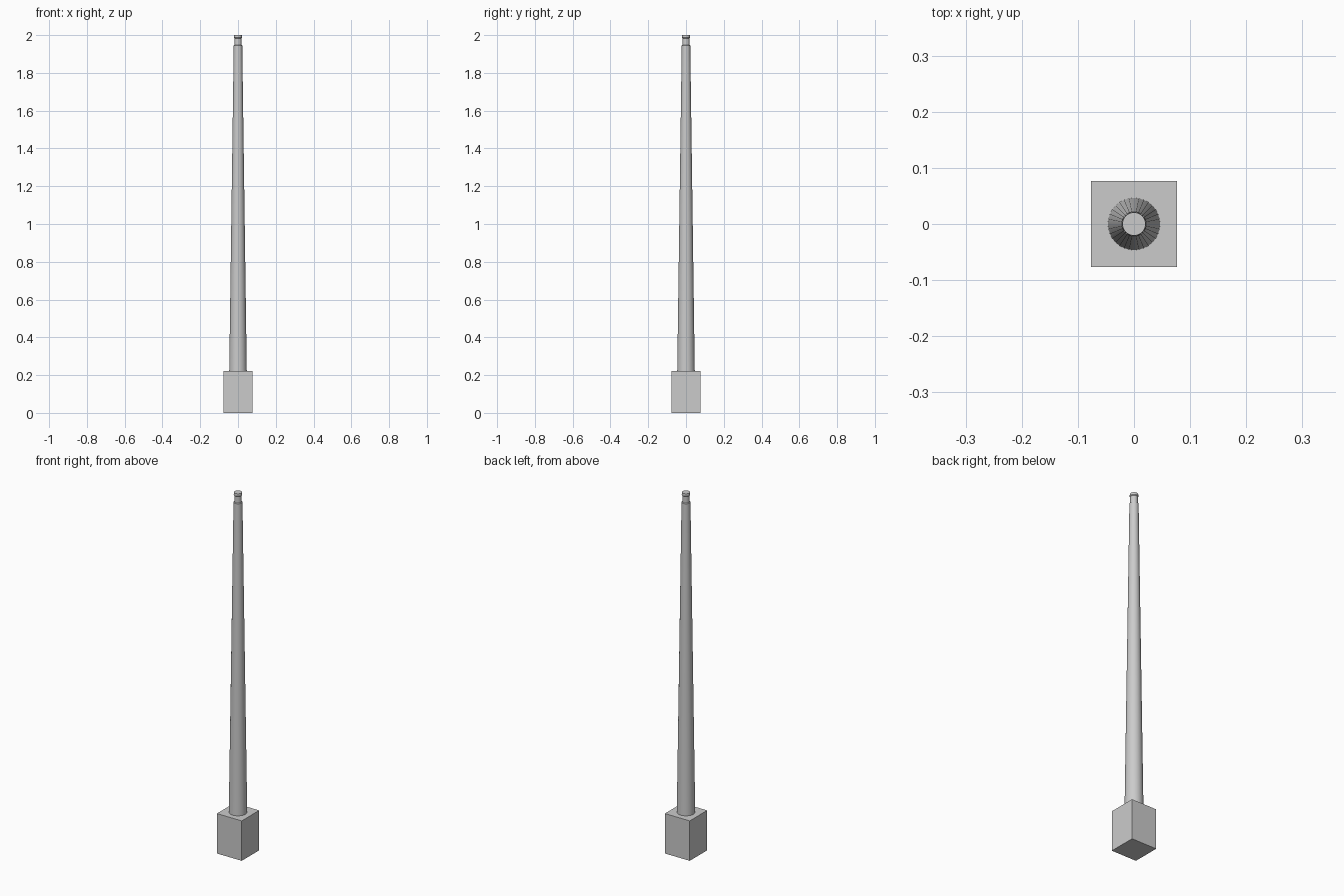
import bpy, bmesh, math

if "Cube" in bpy.data.objects:
    bpy.data.objects.remove(bpy.data.objects["Cube"])

def finish(name, bm, smooth=False):
    bmesh.ops.recalc_face_normals(bm, faces=bm.faces)
    me = bpy.data.meshes.new(name)
    bm.to_mesh(me)
    bm.free()
    ob = bpy.data.objects.new(name, me)
    bpy.context.collection.objects.link(ob)
    if smooth:
        bpy.ops.object.select_all(action='DESELECT')
        ob.select_set(True)
        bpy.context.view_layer.objects.active = ob
        bpy.ops.object.shade_smooth_by_angle(angle=math.radians(30))
    return ob

def turned(name, profile, sides=32):
    # stack of rings (radius, z) closed with flat ends
    bm = bmesh.new()
    rings = [[bm.verts.new((r * math.cos(2 * math.pi * i / sides),
                            r * math.sin(2 * math.pi * i / sides), z))
              for i in range(sides)] for r, z in profile]
    for a, b in zip(rings, rings[1:]):
        for i in range(sides):
            j = (i + 1) % sides
            bm.faces.new((a[i], a[j], b[j], b[i]))
    bm.faces.new(rings[0])
    bm.faces.new(rings[-1])
    return finish(name, bm, True)

# square base block
bm = bmesh.new()
bmesh.ops.create_cube(bm, size=1)
for v in bm.verts:
    v.co.x *= 0.153
    v.co.y *= 0.153
    v.co.z = (v.co.z + 0.5) * 0.222
finish("base_block", bm)

# tapered shaft with narrow neck and end cap
turned("tapered_shaft", [(0.0464, 0.222), (0.0225, 1.945), (0.0185, 1.947),
                         (0.0185, 1.983), (0.0215, 1.987), (0.0205, 2.0)])
